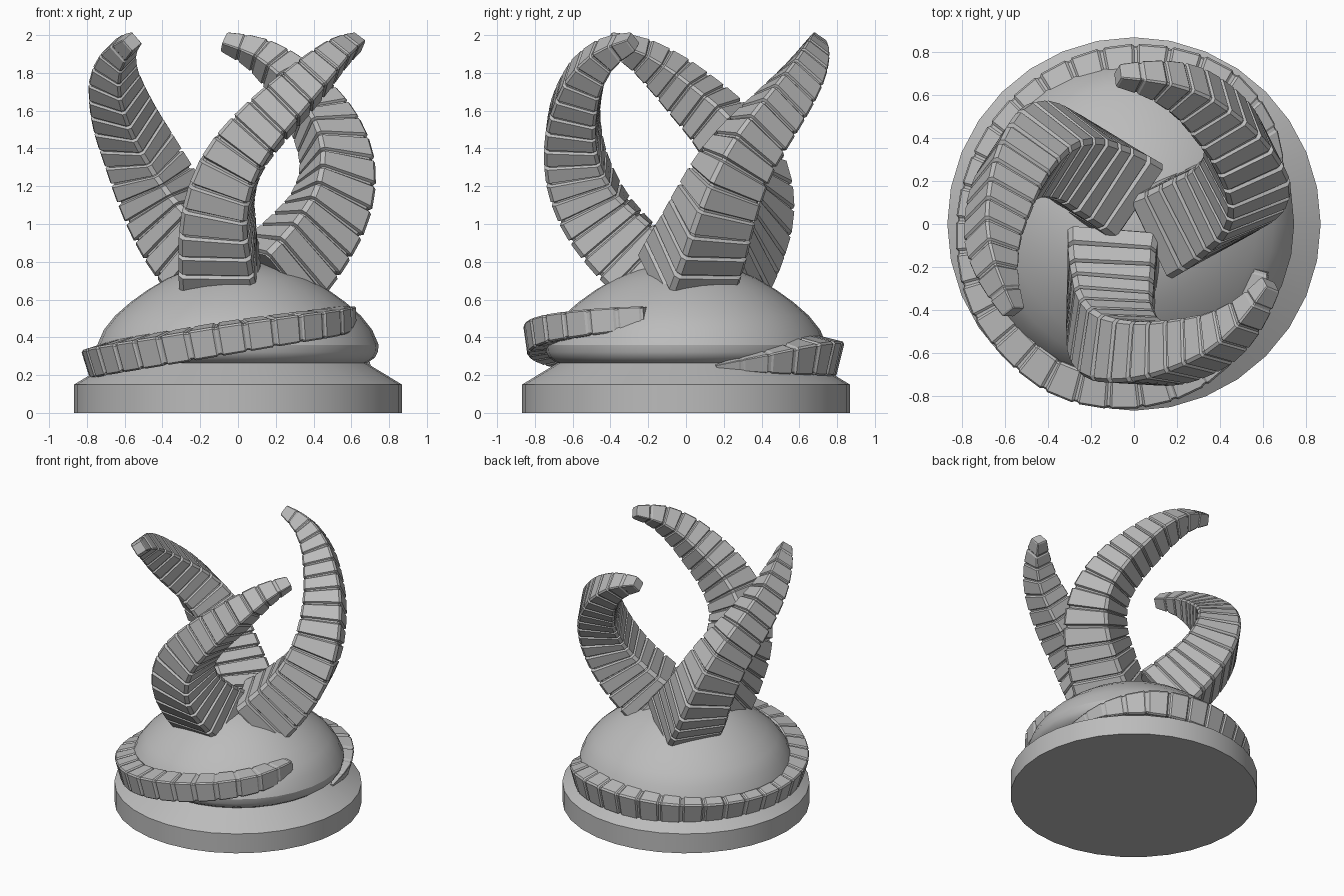
import bpy, bmesh, math
from mathutils import Vector, Matrix

if "Cube" in bpy.data.objects:
    bpy.data.objects.remove(bpy.data.objects["Cube"], do_unlink=True)

grey = bpy.data.materials.new("plain_grey")
grey.use_nodes = True
colour = (0.5, 0.5, 0.5, 1)
grey.diffuse_color = colour
grey.node_tree.nodes["Principled BSDF"].inputs["Base Color"].default_value = colour


def finish(name, bm):
    bmesh.ops.recalc_face_normals(bm, faces=bm.faces)
    mesh = bpy.data.meshes.new(name)
    bm.to_mesh(mesh)
    bm.free()
    mesh.materials.append(grey)
    obj = bpy.data.objects.new(name, mesh)
    bpy.context.collection.objects.link(obj)
    return obj


def skin(bm, rings):
    """Join rings of vertices with quads and close both ends."""
    for a, b in zip(rings, rings[1:]):
        for i in range(len(a)):
            j = (i + 1) % len(a)
            bm.faces.new((a[i], a[j], b[j], b[i]))
    bm.faces.new(rings[0])
    bm.faces.new(rings[-1])


def lathe(name, profile, sides):
    bm = bmesh.new()
    rings = []
    for r, z in profile:
        angles = [math.tau * i / sides for i in range(sides)]
        rings.append([bm.verts.new((r * math.cos(a), r * math.sin(a), z)) for a in angles])
    skin(bm, rings)
    return finish(name, bm)


def spline(points, steps=40):
    """Smooth samples through points of (x, y, z, size)."""
    p = [Vector(q) for q in points]
    p = [2 * p[0] - p[1]] + p + [2 * p[-1] - p[-2]]
    out = []
    for a, b, c, d in zip(p, p[1:], p[2:], p[3:]):
        for k in range(steps):
            t = k / steps
            out.append(0.5 * (2 * b + (c - a) * t + (2 * a - 5 * b + 4 * c - d) * t ** 2
                              + (3 * b - a - 3 * c + d) * t ** 3))
    return out + [p[-2]]


def ribbed_horn(name, points, segments, side, twist=0, turn=0):
    """Square tapering horn cut into blocks by shallow grooves."""
    path = spline(points)
    lengths = [0]
    for a, b in zip(path, path[1:]):
        lengths.append(lengths[-1] + (b - a).to_3d().length)
    # Stations along the path: groove floor, then the raised block
    stations = [((s + f) / segments, k) for s in range(segments)
                for f, k in ((0, 0.91), (0.09, 0.91), (0.16, 1), (0.93, 1))]
    stations.append((1, 0.91))
    bm = bmesh.new()
    rings = []
    u = Vector(side)
    spin = Matrix.Rotation(turn, 3, 'Z')
    i = 0
    for f, k in stations:
        target = f * lengths[-1]
        while i < len(path) - 2 and lengths[i + 1] < target:
            i += 1
        t = (target - lengths[i]) / (lengths[i + 1] - lengths[i])
        point = path[i].lerp(path[i + 1], t)
        tangent = (path[i + 1] - path[i]).to_3d().normalized()
        u = (u - tangent * u.dot(tangent)).normalized()
        su = Matrix.Rotation(twist * f, 3, tangent) @ u
        sv = tangent.cross(su)
        h = point.w / 2 * k
        c = h * 0.88
        corners = ((h, -c), (h, c), (c, h), (-c, h), (-h, c), (-h, -c), (-c, -h), (c, -h))
        rings.append([bm.verts.new(spin @ (point.to_3d() + su * x + sv * y)) for x, y in corners])
    skin(bm, rings)
    return finish(name, bm)


# Stepped round base with a domed top
base = lathe("domed_base", [
    (0.868, 0), (0.868, 0.15), (0.68, 0.264), (0.70, 0.275), (0.725, 0.293), (0.74, 0.322),
    (0.745, 0.36), (0.71, 0.44), (0.65, 0.515), (0.57, 0.585), (0.48, 0.65),
    (0.38, 0.71), (0.27, 0.757), (0.14, 0.79), (0.02, 0.80)], 32)
bpy.context.view_layer.objects.active = base
base.select_set(True)
bpy.ops.object.shade_smooth_by_angle(angle=math.radians(30))

# Three curling horns around the axis
horn = [(-0.09, -0.16, 0.71, 0.43), (-0.105, -0.25, 0.795, 0.41), (-0.11, -0.36, 0.905, 0.39),
        (-0.11, -0.48, 1.06, 0.36), (-0.07, -0.56, 1.23, 0.33), (0.01, -0.595, 1.38, 0.30),
        (0.14, -0.60, 1.53, 0.27), (0.285, -0.57, 1.67, 0.235), (0.41, -0.52, 1.79, 0.195),
        (0.53, -0.42, 1.90, 0.14), (0.635, -0.28, 1.965, 0.08)]
for i, label in enumerate(("front", "left", "right")):
    ribbed_horn(label + "_horn", horn, 17, (0.97, -0.12, 0.15),
                math.radians(-32), math.tau * i / 3)

# Long ribbed horn wrapped around the base: angle, radius, height, size
wrap = [(340, 0.61, 0.505, 0.12), (315, 0.69, 0.48, 0.14), (290, 0.75, 0.445, 0.15),
        (265, 0.775, 0.395, 0.16), (240, 0.785, 0.34, 0.16), (210, 0.765, 0.295, 0.16),
        (180, 0.73, 0.275, 0.16), (150, 0.715, 0.28, 0.17), (120, 0.715, 0.29, 0.18),
        (90, 0.725, 0.305, 0.19), (60, 0.745, 0.305, 0.18), (35, 0.735, 0.275, 0.11),
        (13, 0.71, 0.245, 0.02)]
ribbed_horn("wrapped_horn", [(r * math.cos(math.radians(a)), r * math.sin(math.radians(a)), z, s)
                             for a, r, z, s in wrap], 30, (0, 0, 1))
